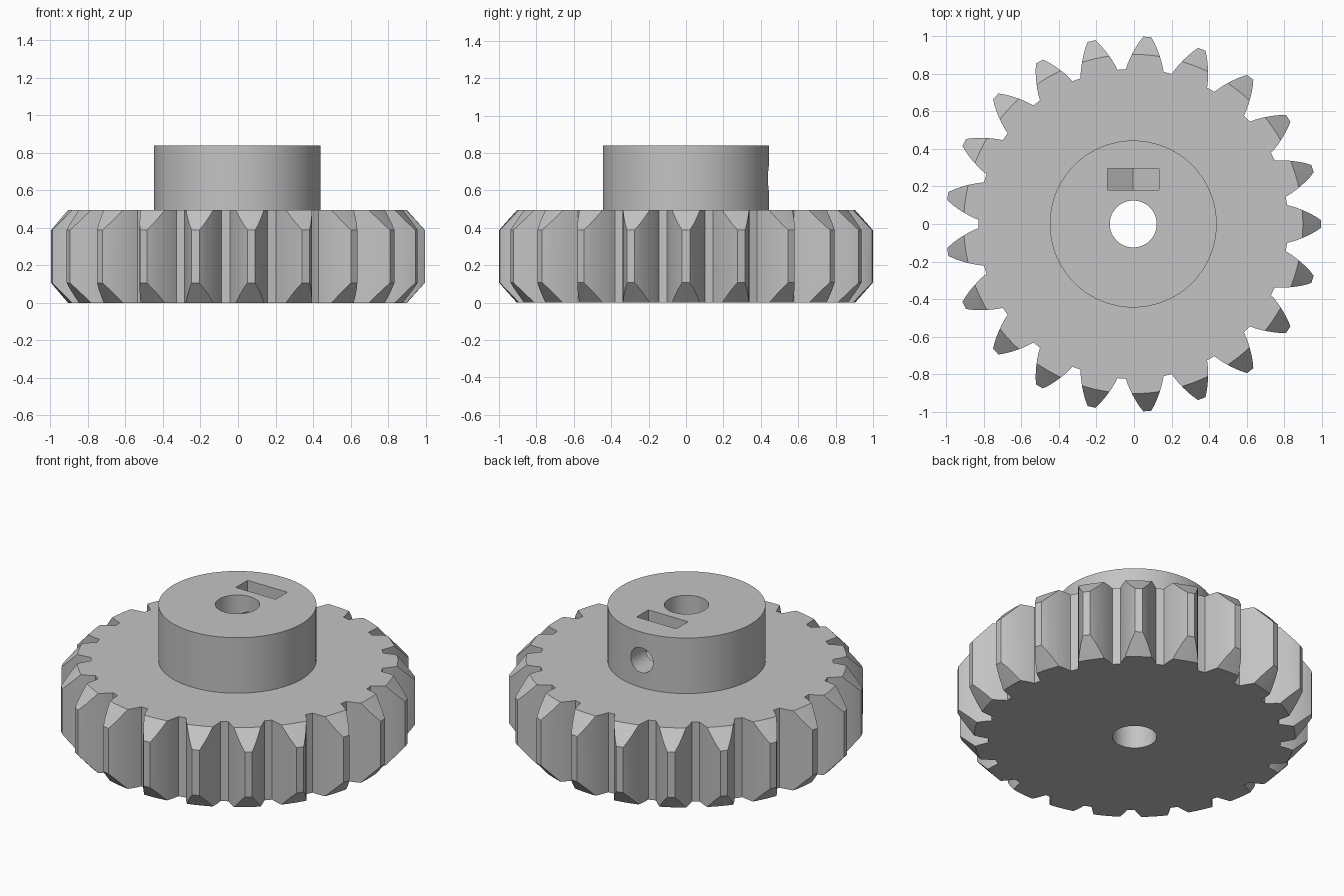
import bpy, bmesh
from math import pi, sin, cos, radians
from mathutils import Matrix, Vector

TEETH = 21
THICK = 0.495
HUB_TOP = 0.84
SCREW_Z = 0.665
CENTRE_X = -0.004

cube = bpy.data.objects.get("Cube")
if cube:
    bpy.data.objects.remove(cube, do_unlink=True)

steel = bpy.data.materials.new("grey_metal")
steel.use_nodes = True
colour = (0.55, 0.55, 0.55, 1)
steel.diffuse_color = colour
steel.node_tree.nodes["Principled BSDF"].inputs["Base Color"].default_value = colour


def make_object(name, bm):
    bmesh.ops.recalc_face_normals(bm, faces=bm.faces)
    mesh = bpy.data.meshes.new(name)
    bm.to_mesh(mesh)
    bm.free()
    mesh.materials.append(steel)
    obj = bpy.data.objects.new(name, mesh)
    bpy.context.collection.objects.link(obj)
    return obj


def prism(name, outline, low, high, matrix=Matrix()):
    """Extrude a flat outline between two heights, then place it."""
    bm = bmesh.new()
    face = bm.faces.new([bm.verts.new((x, y, low)) for x, y in outline])
    grown = bmesh.ops.extrude_face_region(bm, geom=[face])["geom"]
    top = [v for v in grown if isinstance(v, bmesh.types.BMVert)]
    bmesh.ops.translate(bm, verts=top, vec=(0, 0, high - low))
    bm.transform(matrix)
    return make_object(name, bm)


def circle(radius, count, turn=0.0):
    return [(radius * cos(turn + 2 * pi * i / count),
             radius * sin(turn + 2 * pi * i / count)) for i in range(count)]


def lathe(name, profile, count):
    """Closed solid of revolution from (radius, height) points."""
    bm = bmesh.new()
    rings = [[bm.verts.new((x, y, z)) for x, y in circle(r, count)] for r, z in profile]
    for a, b in zip(rings, rings[1:]):
        for i in range(count):
            j = (i + 1) % count
            bm.faces.new((a[i], a[j], b[j], b[i]))
    bm.faces.new(rings[0])
    bm.faces.new(rings[-1])
    return make_object(name, bm)


def combine(target, other, operation):
    """Apply a boolean and discard the helper."""
    mod = target.modifiers.new(operation, "BOOLEAN")
    mod.operation = operation
    mod.solver = "EXACT"
    mod.object = other
    graph = bpy.context.evaluated_depsgraph_get()
    mesh = bpy.data.meshes.new_from_object(target.evaluated_get(graph))
    target.modifiers.clear()
    target.data = mesh
    bpy.data.objects.remove(other, do_unlink=True)


# Toothed wheel: one convex flank, mirrored and repeated
flank = [(0.82, 0.101), (0.85, 0.093), (0.88, 0.083), (0.91, 0.071),
         (0.94, 0.057), (0.97, 0.041), (1.0, 0.021)]
tooth = [Vector((r, -w)) for r, w in flank] + [Vector((r, w)) for r, w in reversed(flank)]
outline = []
for i in range(TEETH):
    spin = Matrix.Rotation(2 * pi * i / TEETH, 2)
    outline += [tuple(spin @ p) for p in tooth]
gear = prism("spur_gear", outline, 0, THICK)

# Conical chamfers on both ends of the teeth
envelope = lathe("chamfer_envelope", [(0.895, -0.01), (1.005, 0.112),
                                      (1.005, THICK - 0.112), (0.895, THICK + 0.01)], 168)
combine(gear, envelope, "INTERSECT")

# Raised hub
combine(gear, prism("hub", circle(0.445, 96), 0.25, HUB_TOP), "UNION")

# Shaft bore
combine(gear, prism("bore", circle(0.125, 64), -0.1, 1), "DIFFERENCE")

# Captive nut slot: straight sides with a pointed hexagonal floor
to_back = Matrix.Translation((0, 0, SCREW_Z)) @ Matrix.Rotation(radians(90), 4, "X")
half = 0.137
corner = half / cos(pi / 6)
slot = [(-half, 0.3), (-half, -corner / 2), (0, -corner), (half, -corner / 2), (half, 0.3)]
combine(gear, prism("nut_slot", slot, -0.295, -0.18, to_back), "DIFFERENCE")

# Set screw hole from the back of the hub into the bore
combine(gear, prism("screw_hole", circle(0.077, 48), -0.6, -0.05, to_back), "DIFFERENCE")

gear.location.x = CENTRE_X
bpy.ops.object.select_all(action="DESELECT")
gear.select_set(True)
bpy.context.view_layer.objects.active = gear
bpy.ops.object.shade_smooth_by_angle(angle=radians(25))
